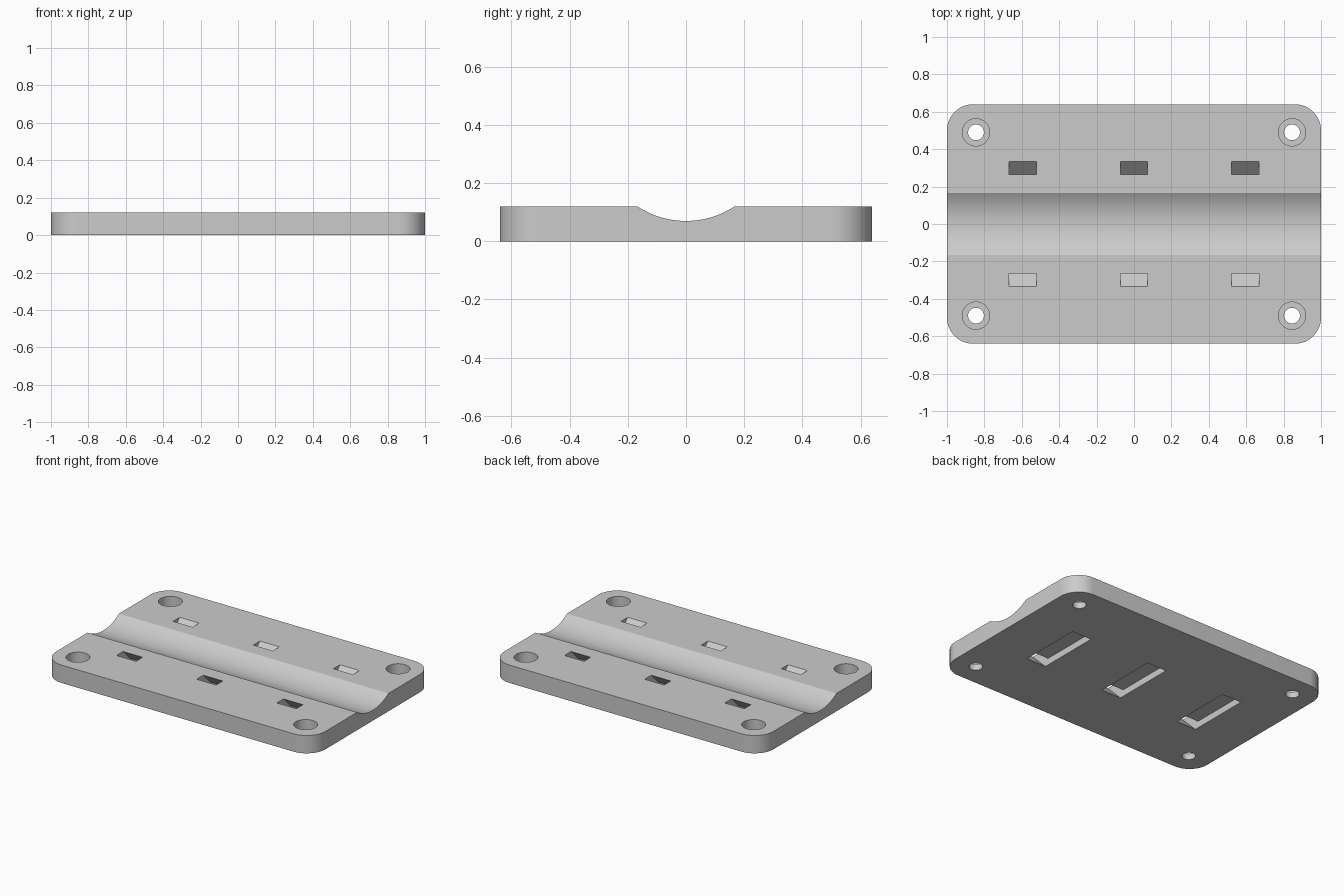
import bpy, bmesh, math
from mathutils import Vector

cube = bpy.data.objects.get("Cube")
if cube:
    bpy.data.objects.remove(cube, do_unlink=True)

HEIGHT, LENGTH, WIDTH = 0.12, 2.0, 1.28
OVER = 0.05  # how far cutters overshoot the plate

grey = bpy.data.materials.new("grey plastic")
grey.use_nodes = True
colour = (0.6, 0.6, 0.6, 1)
grey.diffuse_color = colour
grey.node_tree.nodes["Principled BSDF"].inputs["Base Color"].default_value = colour


def finish(bm, name):
    bmesh.ops.recalc_face_normals(bm, faces=bm.faces)
    mesh = bpy.data.meshes.new(name)
    bm.to_mesh(mesh)
    bm.free()
    mesh.materials.append(grey)
    obj = bpy.data.objects.new(name, mesh)
    bpy.context.collection.objects.link(obj)
    return obj


def prism(name, profile, x, length):
    """Extrude a (y, z) profile along x, centred on x."""
    bm = bmesh.new()
    face = bm.faces.new([bm.verts.new((x - length / 2, y, z)) for y, z in profile])
    new = bmesh.ops.extrude_face_region(bm, geom=[face])["geom"]
    bmesh.ops.translate(bm, vec=(length, 0, 0),
                        verts=[v for v in new if isinstance(v, bmesh.types.BMVert)])
    return finish(bm, name)


def cylinder(name, x, y, radius, bottom, top):
    bm = bmesh.new()
    bmesh.ops.create_cone(bm, cap_ends=True, segments=48, radius1=radius,
                          radius2=radius, depth=top - bottom)
    bmesh.ops.translate(bm, vec=(x, y, (top + bottom) / 2), verts=bm.verts)
    return finish(bm, name)


def cut(target, cutter):
    mod = target.modifiers.new("cut", "BOOLEAN")
    mod.operation, mod.solver, mod.object = "DIFFERENCE", "EXACT", cutter
    bpy.context.view_layer.objects.active = target
    bpy.ops.object.modifier_apply(modifier=mod.name)
    bpy.data.objects.remove(cutter, do_unlink=True)


# Plate with rounded upright corners
bm = bmesh.new()
bmesh.ops.create_cube(bm, size=1)
bmesh.ops.scale(bm, vec=(LENGTH, WIDTH, HEIGHT), verts=bm.verts)
bmesh.ops.translate(bm, vec=(0, 0, HEIGHT / 2), verts=bm.verts)
upright = [e for e in bm.edges
           if abs((e.verts[0].co - e.verts[1].co).normalized().z) > 0.9]
bmesh.ops.bevel(bm, geom=upright, offset=0.14, segments=16, profile=0.5,
                affect="EDGES")
plate = finish(bm, "mounting_plate")

# Round groove along the middle
groove_radius, groove_floor = 0.304, 0.07
arc = [(groove_radius * math.sin(a),
        groove_floor + groove_radius * (1 - math.cos(a)))
       for a in (math.tau * i / 128 for i in range(128))]
cut(plate, prism("groove_cutter", arc, 0, LENGTH + OVER))

# Strap channels: slanted slots that meet in a recess underneath
roof, outer, inner = 0.045, 0.335, 0.265
half = [(inner - HEIGHT + roof, roof), (inner + OVER, HEIGHT + OVER),
        (outer + OVER, HEIGHT + OVER), (outer - HEIGHT - OVER, -OVER)]
channel = half + [(-y, z) for y, z in reversed(half)]
for x in (-0.595, 0, 0.595):
    cut(plate, prism("strap_cutter", channel, x, 0.145))

# Counterbored screw holes at the corners
for x in (-0.845, 0.845):
    for y in (-0.49, 0.49):
        cut(plate, cylinder("screw_cutter", x, y, 0.042, -OVER, HEIGHT + OVER))
        cut(plate, cylinder("head_cutter", x, y, 0.073, 0.04, HEIGHT + OVER))

bpy.ops.object.select_all(action="DESELECT")
plate.select_set(True)
bpy.context.view_layer.objects.active = plate
bpy.ops.object.shade_smooth_by_angle(angle=math.radians(25))
